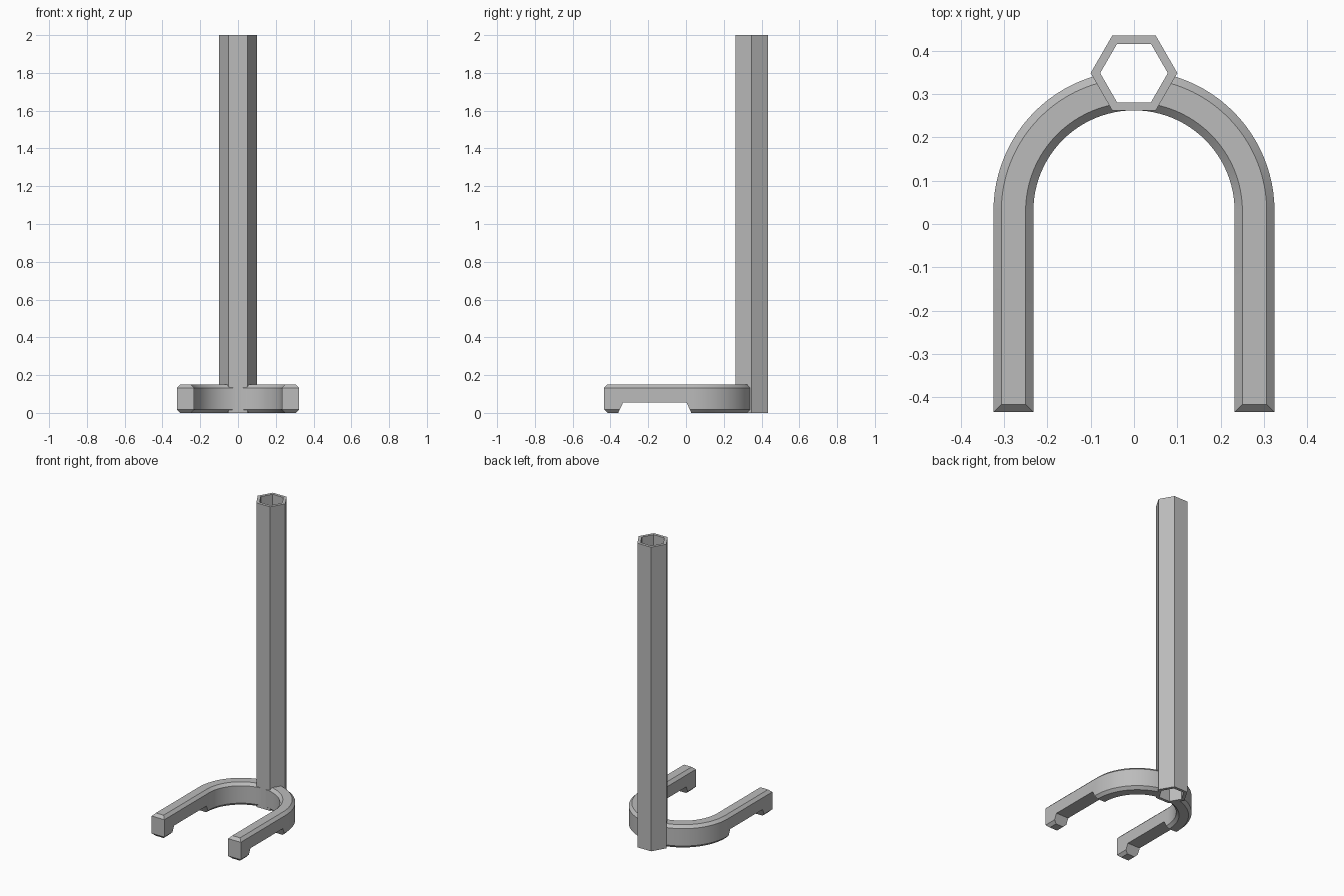
import bpy, bmesh
from math import pi, cos, sin

if "Cube" in bpy.data.objects:
    bpy.data.objects.remove(bpy.data.objects["Cube"])

GREY = (0.5, 0.5, 0.5, 1)
grey = bpy.data.materials.new("plain grey")
grey.use_nodes = True
grey.diffuse_color = GREY
grey.node_tree.nodes["Principled BSDF"].inputs["Base Color"].default_value = GREY

R_OUT, R_IN = 0.324, 0.232      # outer and inner radius of the yoke
ARC_Y, FRONT = 0.03, -0.434     # arc centre and front end of the arms
HEIGHT, BEVEL, STEPS = 0.15, 0.018, 48
POST_Y, POST_R, BORE_R = 0.348, 0.1, 0.078


def loft(name, loops, ring=False):
    """Bridge equal-length loops; cap the ends, or join last to first for a ring."""
    bm = bmesh.new()
    rows = [[bm.verts.new(p) for p in loop] for loop in loops]
    pairs = list(zip(rows, rows[1:]))
    if ring:
        pairs.append((rows[-1], rows[0]))
    else:
        bm.faces.new(rows[0])
        bm.faces.new(rows[-1])
    n = len(rows[0])
    for a, b in pairs:
        for i in range(n):
            j = (i + 1) % n
            bm.faces.new((a[i], a[j], b[j], b[i]))
    bmesh.ops.recalc_face_normals(bm, faces=bm.faces)
    mesh = bpy.data.meshes.new(name)
    bm.to_mesh(mesh)
    bm.free()
    mesh.materials.append(grey)
    obj = bpy.data.objects.new(name, mesh)
    bpy.context.collection.objects.link(obj)
    return obj


def yoke_outline(inset, z):
    """Horseshoe outline, shrunk inwards by inset."""
    ro, ri, front = R_OUT - inset, R_IN + inset, FRONT + inset
    angles = [pi * i / STEPS for i in range(STEPS + 1)]
    outer = [(ro * cos(a), ARC_Y + ro * sin(a), z) for a in angles]
    inner = [(ri * cos(a), ARC_Y + ri * sin(a), z) for a in reversed(angles)]
    return ([(ro, front, z)] + outer + [(-ro, front, z), (-ri, front, z)]
            + inner + [(ri, front, z)])


def hexagon(radius, z):
    return [(radius * cos(i * pi / 3), POST_Y + radius * sin(i * pi / 3), z)
            for i in range(6)]


def cut(obj, cutter):
    cutter.hide_render = True
    mod = obj.modifiers.new("cut", "BOOLEAN")
    mod.operation = "DIFFERENCE"
    mod.solver = "EXACT"
    mod.object = cutter
    bpy.context.view_layer.objects.active = obj
    bpy.ops.object.modifier_apply(modifier=mod.name)
    bpy.data.objects.remove(cutter)


# Horseshoe base with bevelled edges
base = loft("base_yoke", [yoke_outline(BEVEL, 0), yoke_outline(0, BEVEL),
                          yoke_outline(0, HEIGHT - BEVEL), yoke_outline(BEVEL, HEIGHT)])

# Sloped relief under both arms, leaving a foot at each end
relief = [(-0.385, -0.055), (-0.333, 0.055), (0.003, 0.055), (0.053, -0.055)]
cut(base, loft("relief_cutter", [[(x, y, z) for y, z in relief] for x in (-1, 1)]))

# Socket that keeps the bore of the post clear
cut(base, loft("socket_cutter", [hexagon(0.09, -0.1), hexagon(0.09, 0.3)]))

# Hollow six-sided post
post = loft("hex_post", [hexagon(POST_R, 0), hexagon(POST_R, 2),
                         hexagon(BORE_R, 2), hexagon(BORE_R, 0)], ring=True)

# Smooth the curved arc, keep the bevels crisp
bpy.ops.object.select_all(action="DESELECT")
base.select_set(True)
bpy.context.view_layer.objects.active = base
bpy.ops.object.shade_smooth_by_angle(angle=pi / 6)
